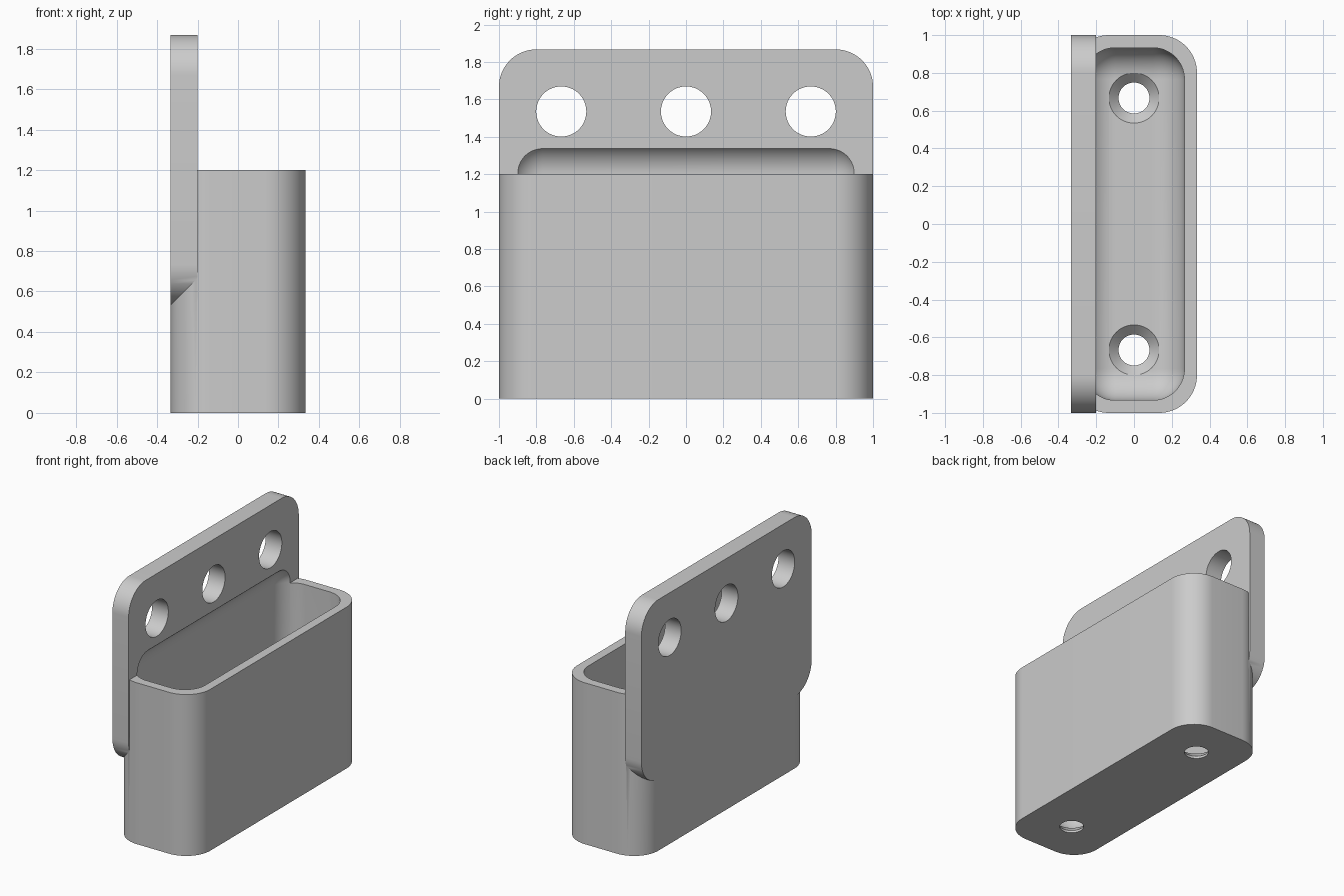
import bpy
import bmesh
from mathutils import Matrix, Vector

cube = bpy.data.objects.get("Cube")
if cube:
    bpy.data.objects.remove(cube, do_unlink=True)

grey = bpy.data.materials.new("plain_grey")
grey.use_nodes = True
colour = (0.6, 0.6, 0.6, 1)
grey.diffuse_color = colour
grey.node_tree.nodes["Principled BSDF"].inputs["Base Color"].default_value = colour


def finish(bm, name):
    bmesh.ops.recalc_face_normals(bm, faces=bm.faces)
    mesh = bpy.data.meshes.new(name)
    bm.to_mesh(mesh)
    bm.free()
    mesh.materials.append(grey)
    obj = bpy.data.objects.new(name, mesh)
    bpy.context.collection.objects.link(obj)
    return obj


def rounded_box(name, low, high, radius, axis=None, segments=16):
    """Box with all edges rounded, or only those along one axis."""
    low, high = Vector(low), Vector(high)
    bm = bmesh.new()
    bmesh.ops.create_cube(bm, size=1)
    bmesh.ops.scale(bm, vec=high - low, verts=bm.verts)
    bmesh.ops.translate(bm, vec=(low + high) / 2, verts=bm.verts)
    edges = [e for e in bm.edges if axis is None
             or abs((e.verts[0].co - e.verts[1].co)[axis]) > 0.01]
    bmesh.ops.bevel(bm, geom=edges, offset=radius, segments=segments,
                    profile=0.5, affect='EDGES', clamp_overlap=True)
    return finish(bm, name)


def cone(name, centre, bottom, top, depth, along_x=False):
    bm = bmesh.new()
    turn = Matrix.Rotation(1.570796, 4, 'Y') if along_x else Matrix()
    bmesh.ops.create_cone(bm, cap_ends=True, segments=64, radius1=bottom,
                          radius2=top, depth=depth,
                          matrix=Matrix.Translation(centre) @ turn)
    return finish(bm, name)


def combine(target, other, operation):
    mod = target.modifiers.new(operation.lower(), 'BOOLEAN')
    mod.operation = operation
    mod.solver = 'EXACT'
    mod.object = other
    bpy.context.view_layer.objects.active = target
    bpy.ops.object.modifier_apply(modifier=mod.name)
    bpy.data.objects.remove(other, do_unlink=True)


# Outer bin body joined to the tall back plate
third = 1 / 3
holder = rounded_box("wall_bin", (-third, -1, 0), (third, 1, 1.2), 0.2, axis=2)
plate = rounded_box("back_plate", (-third, -1, 0.533), (-0.2, 1, 1.867), 0.2, axis=0)
combine(holder, plate, 'UNION')

# Hollow inside, reaching up into the plate
hollow = rounded_box("hollow", (-0.267, -0.933, 0.067), (0.267, 0.933, 1.37), 0.167)
combine(holder, hollow, 'DIFFERENCE')

# Mounting holes in the plate
for y in (-0.667, 0, 0.667):
    combine(holder, cone("plate_hole", (-0.267, y, 1.535), 0.134, 0.134, 0.3, True),
            'DIFFERENCE')

# Countersunk screw holes in the floor
for y in (-0.667, 0.667):
    for z, bottom, top, depth in ((0, 0.082, 0.082, 0.2),
                                  (0.042, 0.082, 0.133, 0.05),
                                  (0.117, 0.133, 0.133, 0.1)):
        combine(holder, cone("floor_hole", (0, y, z), bottom, top, depth), 'DIFFERENCE')

bpy.ops.object.select_all(action='DESELECT')
holder.select_set(True)
bpy.context.view_layer.objects.active = holder
bpy.ops.object.shade_smooth_by_angle(angle=0.5)
